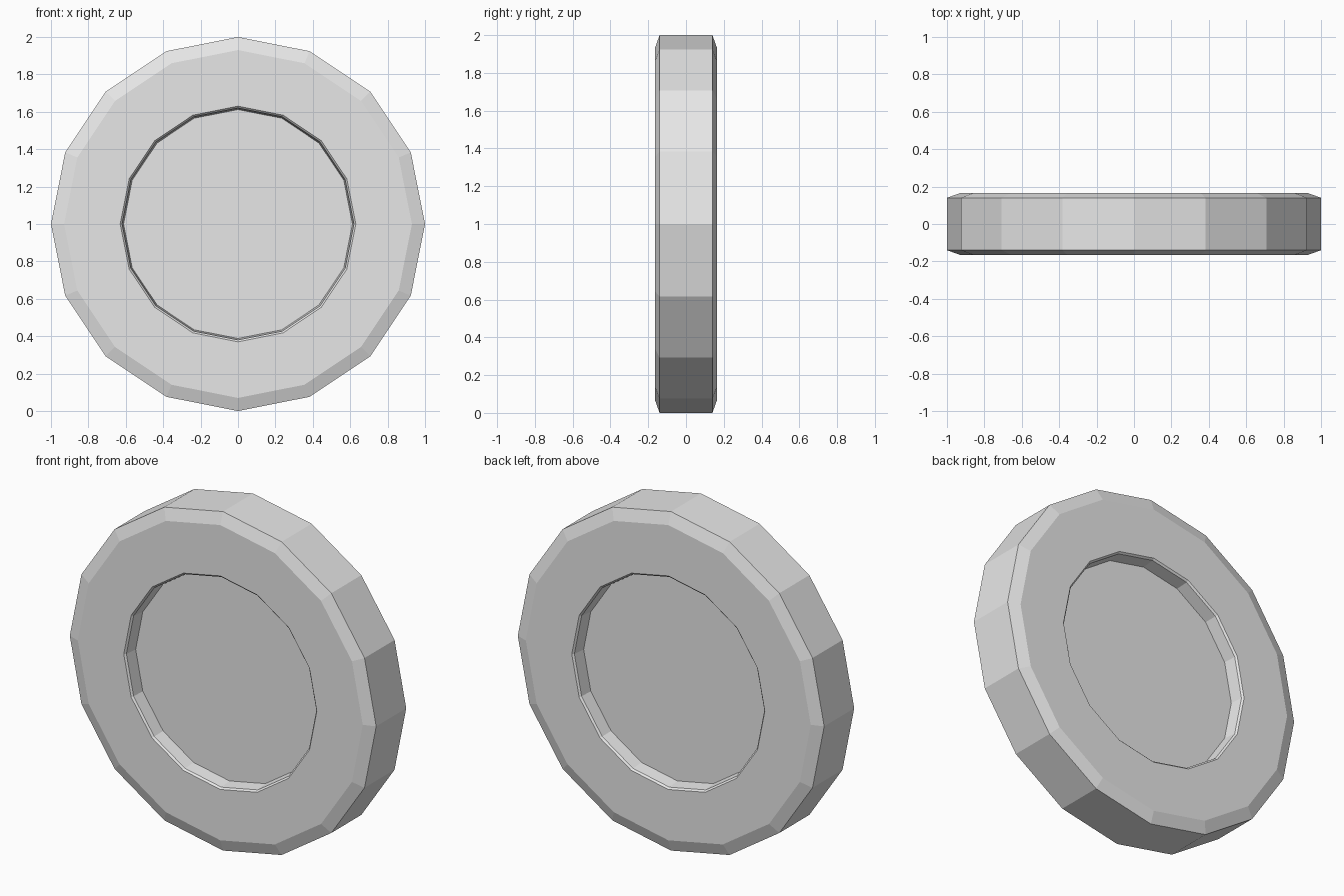
import bpy, bmesh, math

cube = bpy.data.objects.get("Cube")
if cube:
    bpy.data.objects.remove(cube, do_unlink=True)

SIDES = 16

# Single light grey material
grey = bpy.data.materials.new("light_grey")
grey.use_nodes = True
colour = (0.8, 0.8, 0.8, 1.0)
grey.diffuse_color = colour
grey.node_tree.nodes["Principled BSDF"].inputs["Base Color"].default_value = colour

# Front half of the section as (radius, y), from hub floor out to the tread
half = [(0.612, -0.08), (0.620, -0.155), (0.630, -0.165), (0.93, -0.165), (1.0, -0.14)]
profile = half + [(r, -y) for r, y in reversed(half)]

# Turn the section around the y axis, then cap both recessed hub floors
bm = bmesh.new()
rings = []
for r, y in profile:
    ring = []
    for i in range(SIDES):
        a = 2 * math.pi * i / SIDES
        ring.append(bm.verts.new((r * math.cos(a), y, 1 + r * math.sin(a))))
    rings.append(ring)
for a, b in zip(rings, rings[1:]):
    for i in range(SIDES):
        j = (i + 1) % SIDES
        bm.faces.new((a[i], a[j], b[j], b[i]))
bm.faces.new(rings[0])
bm.faces.new(rings[-1])
bmesh.ops.recalc_face_normals(bm, faces=bm.faces)

mesh = bpy.data.meshes.new("wheel")
bm.to_mesh(mesh)
bm.free()
mesh.materials.append(grey)
wheel = bpy.data.objects.new("wheel", mesh)
bpy.context.collection.objects.link(wheel)
